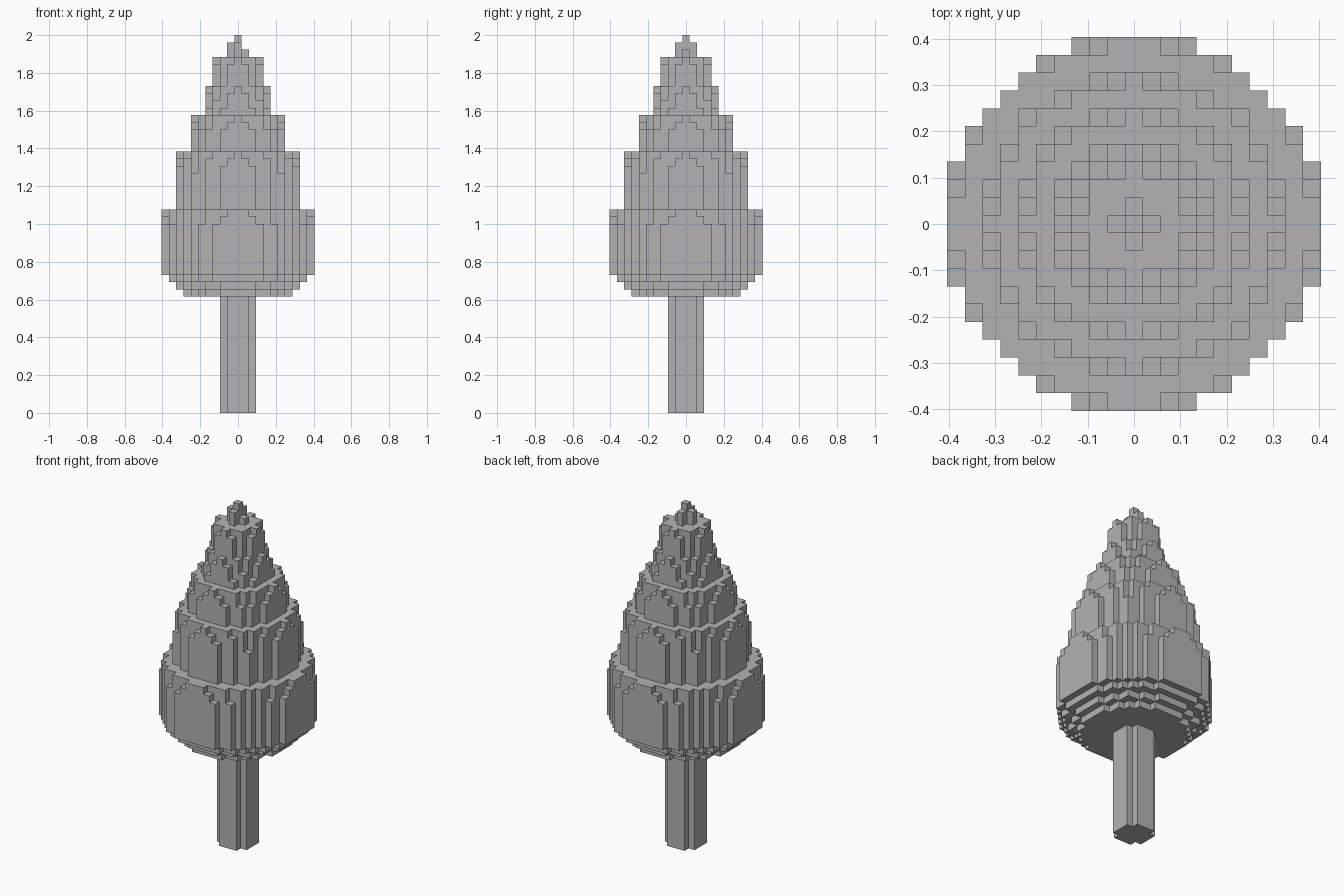
import bpy
import bmesh
import math
from mathutils import Vector

cube = bpy.data.objects.get("Cube")
if cube:
    bpy.data.objects.remove(cube, do_unlink=True)

V = 2 / 52  # size of one block

grey = bpy.data.materials.new("stone_grey")
grey.use_nodes = True
grey.diffuse_color = (0.45, 0.45, 0.45, 1)
bsdf = grey.node_tree.nodes["Principled BSDF"]
bsdf.inputs["Base Color"].default_value = grey.diffuse_color
bsdf.inputs["Roughness"].default_value = 0.9


def disc(z, limit):
    """Blocks of one layer whose squared distance from the axis is within limit."""
    n = int(math.sqrt(limit))
    span = range(-n, n + 1)
    return {(x, y, z) for x in span for y in span if x * x + y * y <= limit}


def tier(bottom, top, radius):
    """Round tier with a rim that crumbles away over its top layers."""
    rim = [0.1, 0.45, 0.9]
    blocks = set()
    for z in range(bottom, top):
        depth = top - 1 - z
        wear = rim[depth] if depth < len(rim) else 1
        blocks |= disc(z, radius * (radius + wear))
    return blocks


def build(name, blocks, solid):
    """Skin the blocks, skipping faces hidden by any solid neighbour."""
    bm = bmesh.new()
    for block in blocks:
        centre = Vector(block) + Vector((0, 0, 0.5))
        for axis in range(3):
            for sign in (-1, 1):
                n = Vector((0, 0, 0))
                n[axis] = sign
                if tuple(int(a + b) for a, b in zip(block, n)) in solid:
                    continue
                u = Vector((0, 0, 0))
                u[(axis + 1) % 3] = 0.5
                w = n.cross(u)
                mid = centre + n / 2
                corners = (mid - u - w, mid + u - w, mid + u + w, mid - u + w)
                bm.faces.new([bm.verts.new(c * V) for c in corners])
    bmesh.ops.remove_doubles(bm, verts=bm.verts[:], dist=V / 10)
    # Merge flat neighbours into clean larger faces
    bmesh.ops.dissolve_limit(bm, angle_limit=0.01, verts=bm.verts[:], edges=bm.edges[:])
    mesh = bpy.data.meshes.new(name)
    bm.to_mesh(mesh)
    bm.free()
    mesh.materials.append(grey)
    bpy.context.collection.objects.link(bpy.data.objects.new(name, mesh))


parts = {}

# Straight trunk with notched corners
parts["trunk"] = set().union(*(disc(z, 5) for z in range(16)))

# Stepped underside widening into the lowest tier
parts["foliage_underside"] = set().union(
    *(disc(16 + i, (7 + i) * (8 + i)) for i in range(3)))

# Stacked tiers: bottom layer, top layer, radius in blocks
tiers = [(19, 28, 10), (28, 36, 8), (36, 41, 6), (41, 45, 4), (45, 49, 3)]
for i, spec in enumerate(tiers):
    parts[f"foliage_tier_{i + 1}"] = tier(*spec)

# Slightly lopsided tip
tip = disc(49, 1) | disc(50, 1) | disc(51, 0)
tip.discard((1, 0, 50))
parts["tip"] = tip

everything = set().union(*parts.values())
for name, blocks in parts.items():
    build(name, blocks, everything)
